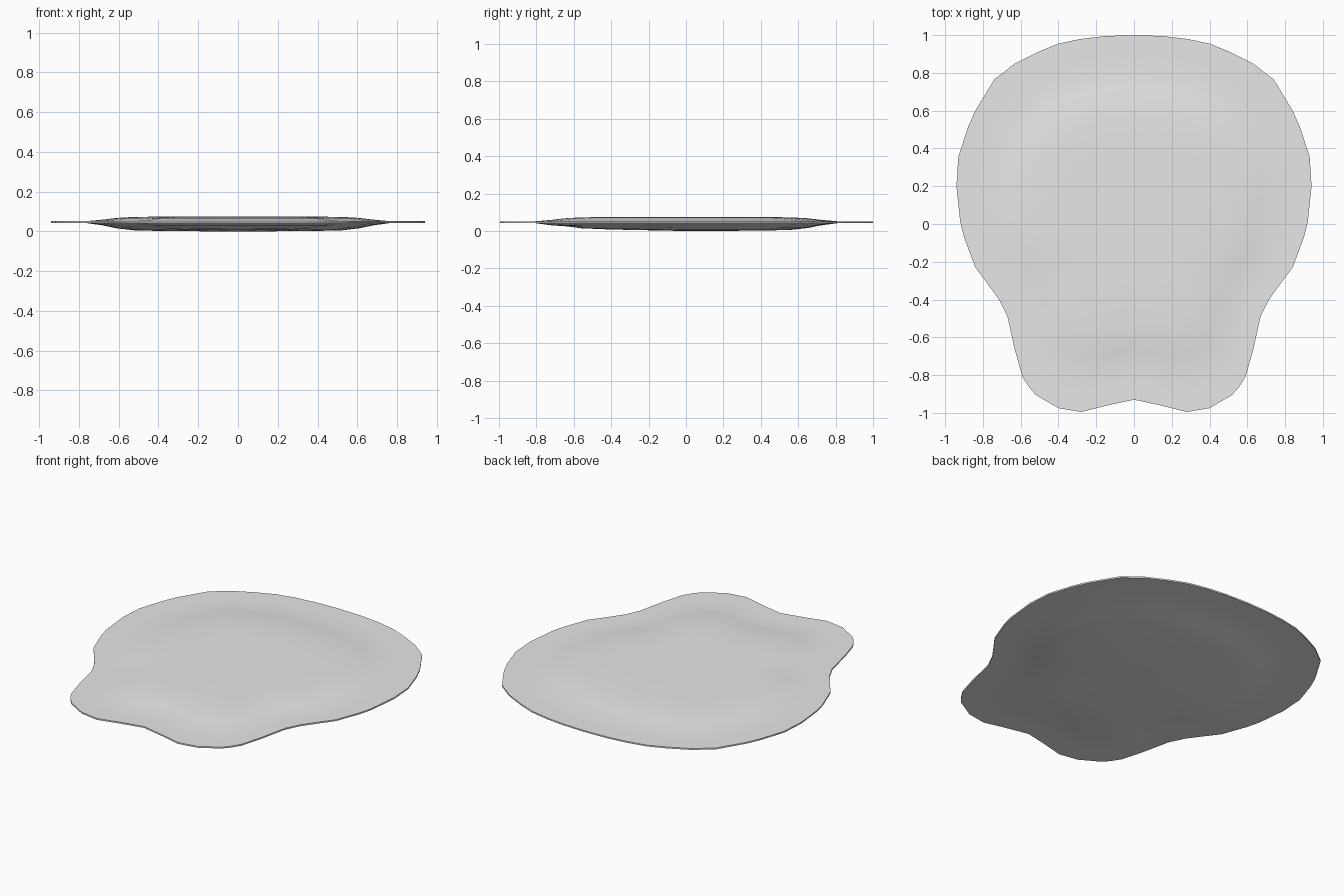
import bpy
import bmesh
import math

cube = bpy.data.objects.get("Cube")
if cube:
    bpy.data.objects.remove(cube)

# Material
grey = bpy.data.materials.new("light_grey")
grey.use_nodes = True
color = (0.8, 0.8, 0.8, 1)
grey.diffuse_color = color
grey.node_tree.nodes["Principled BSDF"].inputs["Base Color"].default_value = color

# Half outline of the pad, from the back middle to the front notch
half = [(0, 1), (0.15, 0.995), (0.28, 0.98), (0.4, 0.955), (0.51, 0.91),
        (0.63, 0.85), (0.74, 0.765), (0.84, 0.6), (0.88, 0.51), (0.93, 0.355),
        (0.94, 0.2), (0.92, 0.01), (0.9, -0.07), (0.84, -0.23), (0.78, -0.31),
        (0.715, -0.4), (0.67, -0.49), (0.63, -0.67), (0.59, -0.81),
        (0.555, -0.865), (0.52, -0.905), (0.4, -0.975), (0.28, -0.995),
        (0.14, -0.96), (0, -0.93)]
outline = half + [(-x, y) for x, y in half[-2:0:-1]]

# Cushion cross-section: scale of the ring, top height, bottom height
rings = [(1, 0.052, 0.043), (0.9, 0.052, 0.043), (0.81, 0.052, 0.042),
         (0.72, 0.06, 0.03), (0.65, 0.068, 0.016), (0.56, 0.073, 0.006),
         (0.4, 0.075, 0.002), (0.2, 0.075, 0.001)]


def add_ring(bm, scale, height, rise):
    """One scaled copy of the outline; rise lifts its front half."""
    return [bm.verts.new((x * scale, y * scale, height + rise * max(0, -y * scale)))
            for x, y in outline]


def bridge(bm, a, b):
    for i in range(len(a)):
        j = (i + 1) % len(a)
        bm.faces.new((a[i], a[j], b[j], b[i]))


def cap(bm, ring, height):
    middle = bm.verts.new((0, 0, height))
    for i in range(len(ring)):
        bm.faces.new((ring[i], ring[(i + 1) % len(ring)], middle))


bm = bmesh.new()
top = [add_ring(bm, s, t, 0) for s, t, b in rings]
# The underside gets shallower towards the front
bottom = [add_ring(bm, s, b, 0.015 if s < 0.7 else 0) for s, t, b in rings]
for layers in (top, bottom):
    for outer, inner in zip(layers, layers[1:]):
        bridge(bm, outer, inner)
bridge(bm, top[0], bottom[0])
cap(bm, top[-1], 0.075)
cap(bm, bottom[-1], 0)
bmesh.ops.recalc_face_normals(bm, faces=bm.faces)

mesh = bpy.data.meshes.new("cushion_pad")
bm.to_mesh(mesh)
bm.free()
mesh.materials.append(grey)
pad = bpy.data.objects.new("cushion_pad", mesh)
bpy.context.collection.objects.link(pad)

# Smooth faces with a crisp rim
bpy.context.view_layer.objects.active = pad
pad.select_set(True)
bpy.ops.object.shade_smooth_by_angle(angle=math.radians(30))
